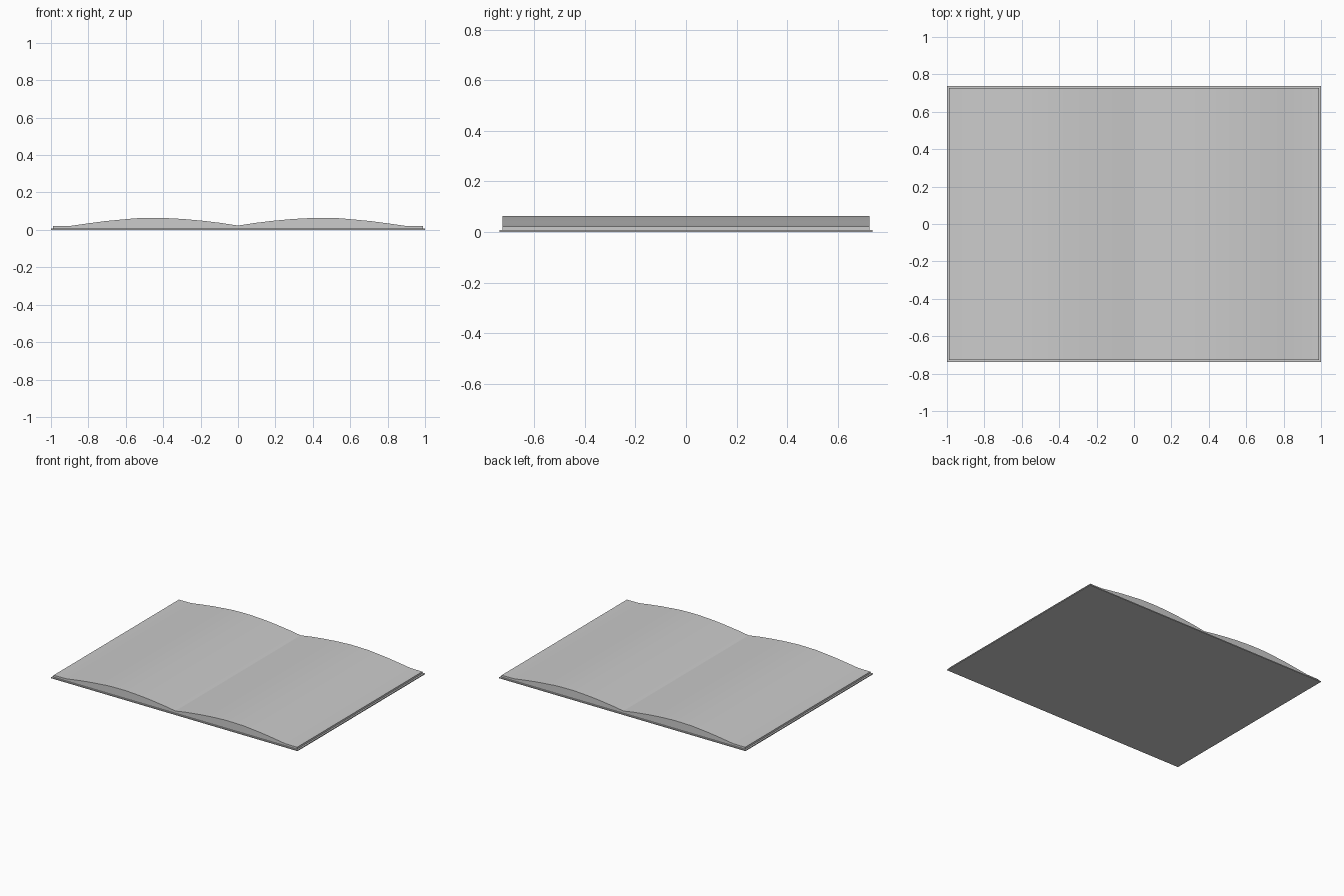
import bpy, bmesh

if "Cube" in bpy.data.objects:
    bpy.data.objects.remove(bpy.data.objects["Cube"])

COVER_T = 0.007
PAGE_Y = 0.726

# Cover: thin flat board
bpy.ops.mesh.primitive_cube_add(size=1, location=(0, 0, COVER_T / 2))
cover = bpy.context.object
cover.name = "cover"
cover.scale = (2.0, 1.476, COVER_T)
bpy.ops.object.transform_apply(location=True, rotation=False, scale=True)

# Curved top of one page block, from the spine outwards
TOP = [(0, 0.023), (0.09, 0.037), (0.19, 0.049), (0.29, 0.058), (0.40, 0.064),
       (0.47, 0.064), (0.55, 0.062), (0.71, 0.047), (0.80, 0.035), (0.89, 0.022), (0.988, 0.021)]


def page_block(name, side):
    """Extrude the page profile along y, on the left (-1) or right (1)."""
    profile = TOP + [(TOP[-1][0], COVER_T), (0, COVER_T)]
    bm = bmesh.new()
    face = bm.faces.new([bm.verts.new((side * x, -PAGE_Y, z)) for x, z in profile])
    ext = bmesh.ops.extrude_face_region(bm, geom=[face])
    verts = [g for g in ext["geom"] if isinstance(g, bmesh.types.BMVert)]
    bmesh.ops.translate(bm, verts=verts, vec=(0, 2 * PAGE_Y, 0))
    bmesh.ops.recalc_face_normals(bm, faces=bm.faces)
    mesh = bpy.data.meshes.new(name)
    bm.to_mesh(mesh)
    bm.free()
    obj = bpy.data.objects.new(name, mesh)
    bpy.context.collection.objects.link(obj)
    # Smooth pages with crisp block edges
    bpy.ops.object.select_all(action='DESELECT')
    obj.select_set(True)
    bpy.context.view_layer.objects.active = obj
    bpy.ops.object.shade_smooth_by_angle(angle=0.4)


page_block("left_pages", -1)
page_block("right_pages", 1)
